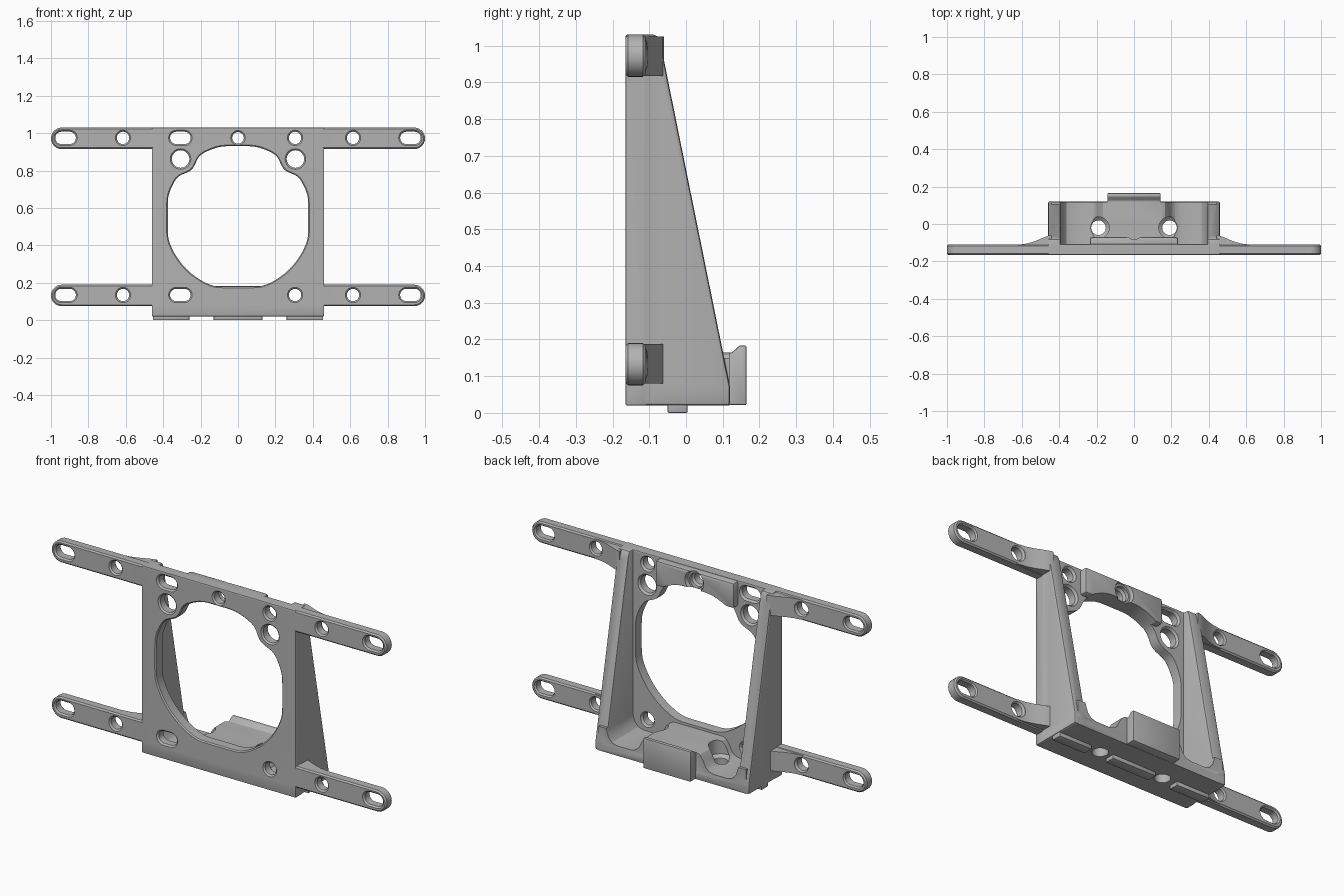
import bpy, bmesh, math

old = bpy.data.objects.get("Cube")
if old:
    bpy.data.objects.remove(old, do_unlink=True)

grey = bpy.data.materials.new("plain_grey")
grey.use_nodes = True
COLOUR = (0.45, 0.45, 0.45, 1)
grey.diffuse_color = COLOUR
grey.node_tree.nodes["Principled BSDF"].inputs["Base Color"].default_value = COLOUR

AXES = {"x": lambda a, b, h: (h, a, b),
        "y": lambda a, b, h: (a, h, b),
        "z": lambda a, b, h: (a, b, h)}


def loft(name, axis, layers, bevel=0):
    """Solid through matching outlines; layers = [(height, outline), ...]"""
    bm = bmesh.new()
    rings = [[bm.verts.new(AXES[axis](a, b, h)) for a, b in pts] for h, pts in layers]
    n = len(rings[0])
    for low, high in zip(rings, rings[1:]):
        for i in range(n):
            j = (i + 1) % n
            bm.faces.new((low[i], low[j], high[j], high[i]))
    bm.faces.new(rings[0])
    bm.faces.new(rings[-1])
    bmesh.ops.recalc_face_normals(bm, faces=bm.faces)
    if bevel:
        edges = [e for e in bm.edges if e.calc_face_angle(0) > 0.6]
        bmesh.ops.bevel(bm, geom=edges, offset=bevel, segments=2, profile=0.5, affect='EDGES')
    mesh = bpy.data.meshes.new(name)
    bm.to_mesh(mesh)
    bm.free()
    mesh.materials.append(grey)
    obj = bpy.data.objects.new(name, mesh)
    bpy.context.scene.collection.objects.link(obj)
    return obj


def prism(name, axis, pts, lo, hi, bevel=0):
    return loft(name, axis, [(lo, pts), (hi, pts)], bevel)


def box(name, x, y, z, bevel=0):
    pts = [(x[0], y[0]), (x[1], y[0]), (x[1], y[1]), (x[0], y[1])]
    return prism(name, "z", pts, z[0], z[1], bevel)


def stadium(cx, cy, half, r, n=14):
    """Round-ended slot outline, a circle when half == r"""
    pts = []
    for side, start in ((1, -math.pi / 2), (-1, math.pi / 2)):
        for i in range(n + 1):
            if half == 0 and i == n:
                continue
            t = start + math.pi * i / n
            pts.append((cx + side * half + r * math.cos(t), cy + r * math.sin(t)))
    return pts


def round_stack(name, axis, cx, cy, half, profile):
    return loft(name, axis, [(h, stadium(cx, cy, half, r)) for h, r in profile])


def opening(grow):
    """Round opening, flattened on four sides and pushed in by two bosses"""
    n, radii = 144, []
    for i in range(n):
        t = 2 * math.pi * i / n
        c, s = math.cos(t), math.sin(t)
        r = min(0.39, 0.375 / max(abs(c), 0.01), (0.38 if s > 0 else 0.37) / max(abs(s), 0.01))
        along = 0.305 * abs(c) + 0.315 * s
        gap = 0.305 ** 2 + 0.315 ** 2 - along ** 2
        if along > 0 and gap < 0.085 ** 2:
            r = min(r, along - math.sqrt(0.085 ** 2 - gap))
        radii.append(r)
    for _ in range(3):
        radii = [(radii[i - 1] + 2 * radii[i] + radii[(i + 1) % n]) / 4 for i in range(n)]
    return [((r + grow) * math.cos(2 * math.pi * i / n),
             0.55 + (r + grow) * math.sin(2 * math.pi * i / n)) for i, r in enumerate(radii)]


FRONT, BACK = -0.165, -0.107
solids, cuts = [], []

# Face plate and thicker middle of the top beam
body = box("mounting_bracket", (-0.46, 0.46), (FRONT, BACK), (0.02, 1.03), 0.005)
solids.append(box("top_beam", (-0.235, 0.235), (-0.16, -0.07), (0.89, 1.027), 0.012))

# Long mounting arms
for z in (0.1325, 0.9725):
    solids.append(round_stack("arm", "y", 0, z, 0.9425,
                  [(FRONT, 0.05), (FRONT + 0.007, 0.0575), (-0.117, 0.0575), (-0.11, 0.05)]))

for s in (-1, 1):
    # Tapered side walls
    wall = [(-0.16, 0.02), (0.12, 0.02), (0.12, 0.07), (-0.068, 1.0), (-0.08, 1.03), (-0.16, 1.03)]
    solids.append(prism("side_wall", "x", wall, *sorted((s * 0.392, s * 0.4599)), 0.009))
    # Flared arm roots
    flare = [(0.44, -0.14), (0.44, -0.06), (0.46, -0.063), (0.49, -0.075), (0.53, -0.092),
             (0.57, -0.104), (0.62, -0.111), (0.62, -0.14)]
    for z in ((0.08, 0.187), (0.918, 1.025)):
        solids.append(prism("arm_flare", "z", [(s * x, y) for x, y in flare], *z))

# Base shelf with a valley either side of the raised middle
half = [(0.145, 0.165), (0.165, 0.157), (0.185, 0.13), (0.2, 0.098), (0.22, 0.08), (0.25, 0.073),
        (0.33, 0.073), (0.36, 0.082), (0.38, 0.105), (0.395, 0.15), (0.44, 0.15), (0.44, 0.02)]
shelf = half + [(-x, z) for x, z in reversed(half)]
solids.append(prism("base_shelf", "y", shelf, -0.14, 0.118))
solids.append(box("base_slab", (-0.455, 0.455), (-0.15, 0.12), (0.0202, 0.07), 0.01))

# Rear clip tab
tab = [(0.08, 0.021), (0.165, 0.021), (0.165, 0.184), (0.146, 0.184), (0.125, 0.164), (0.08, 0.164)]
solids.append(prism("rear_tab", "x", tab, -0.142, 0.142, 0.005))

# Locating feet
for x in ((-0.455, -0.26), (-0.13, 0.13), (0.26, 0.455)):
    solids.append(box("foot", x, (-0.05, 0.004), (0, 0.04), 0.003))

# Large opening with a softened rim
cuts.append(loft("opening_cutter", "y", [(-0.175, opening(0.016)), (FRONT + 0.006, opening(0)),
                                         (-0.116, opening(0)), (-0.05, opening(0.006))]))


def hole(x, z, r, half=0):
    cuts.append(round_stack("hole_cutter", "y", x, z, half,
                [(-0.175, r + 0.018), (FRONT + 0.008, r), (-0.118, r),
                 (BACK, r + 0.009), (-0.03, r + 0.009)]))


# Mounting holes and slots
for z in (0.135, 0.975):
    for s in (-1, 1):
        hole(s * 0.615, z, 0.033)
        hole(s * 0.922, z, 0.033, 0.022)
    hole(-0.308, z, 0.033, 0.022)
    hole(0.305, z, 0.033)
hole(0, 0.975, 0.031)
for s in (-1, 1):
    hole(s * 0.307, 0.862, 0.047)
    # Vertical screw holes in the base
    cuts.append(round_stack("screw_cutter", "z", s * 0.19, -0.02, 0,
                [(-0.02, 0.039), (0.075, 0.039), (0.09, 0.058), (0.3, 0.058)]))
cuts.append(round_stack("recess_cutter", "y", 0, 0.975, 0, [(-0.088, 0.05), (-0.03, 0.07)]))

# Join and cut into one solid
for operation, tools in (("UNION", solids), ("DIFFERENCE", cuts)):
    for tool in tools:
        tool.hide_render = True
        mod = body.modifiers.new("join", "BOOLEAN")
        mod.operation, mod.solver, mod.object = operation, "EXACT", tool
        with bpy.context.temp_override(object=body, active_object=body):
            bpy.ops.object.modifier_apply(modifier=mod.name)
        bpy.data.objects.remove(tool, do_unlink=True)

for obj in bpy.context.selected_objects:
    obj.select_set(False)
body.select_set(True)
bpy.context.view_layer.objects.active = body
bpy.ops.object.shade_smooth_by_angle(angle=math.radians(30))
